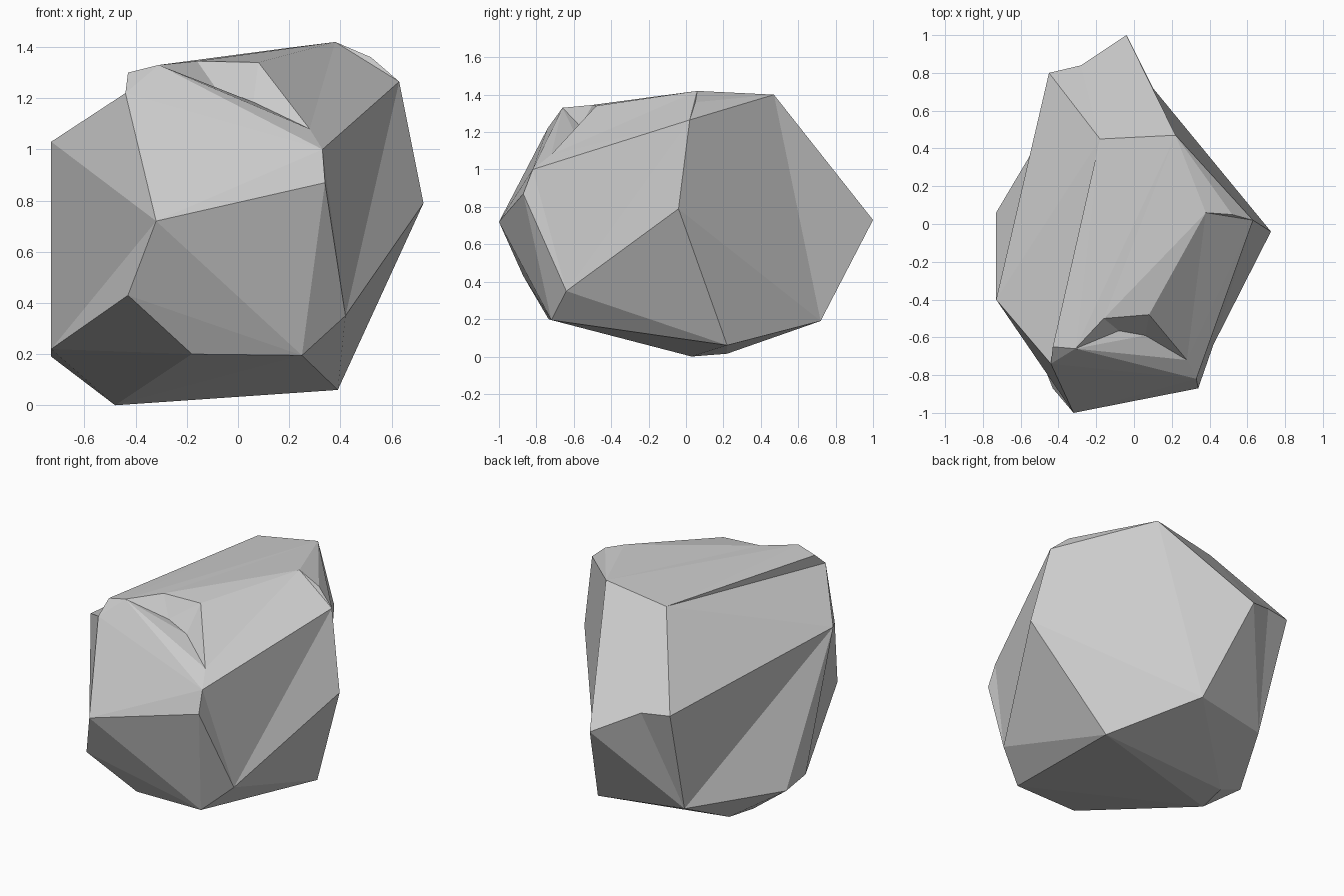
import bpy, bmesh
from mathutils import Vector

if "Cube" in bpy.data.objects:
    bpy.data.objects.remove(bpy.data.objects["Cube"])

# Named corners that later take part in hollows and chips
tip, crest, peak = (-.04, 1, .73), (-.31, -.66, 1.33), (.38, .06, 1.42)
lip, shoulder, corner = (.52, .05, 1.36), (.63, .02, 1.265), (.33, -.82, 1.0)
jaw, knee, east = (.34, -.87, .87), (.42, -.64, .35), (.725, -.04, .79)
west, cheek, nose = (-.73, -.4, 1.03), (-.43, -.87, .43), (-.32, -1, .72)
brow, back_left, heel = (-.43, -.65, 1.30), (-.45, .8, .86), (-.73, .06, .19)
rim, notch, elbow = (-.16, -.5, 1.345), (.08, -.48, 1.34), (.28, -.72, 1.08)
dent_l, dent_r = (-.08, -.565, 1.23), (.06, -.59, 1.185)

# Boulder as a convex hull of its corners
corners = [
    tip, crest, peak, lip, shoulder, corner, jaw, knee, east,
    west, cheek, nose, brow, back_left, heel,
    (-.48, .03, 0), (-.45, .22, .015), (.39, .22, .06), (.25, -.72, .195),
    (-.18, -.735, .2), (.10, .72, .19), (-.41, .60, .2), (-.73, -.13, .22),
    (-.44, -.74, 1.22), (-.18, .45, 1.335), (.22, .47, 1.40),
]
bm = bmesh.new()
for c in corners:
    bm.verts.new(c)
bmesh.ops.convex_hull(bm, input=bm.verts[:])
bmesh.ops.delete(bm, geom=[v for v in bm.verts if not v.link_faces], context='VERTS')
bmesh.ops.triangulate(bm, faces=bm.faces[:])


def near(p):
    return min(bm.verts, key=lambda v: (v.co - Vector(p)).length)


def edge_between(a, b):
    return next((e for e in a.link_edges if e.other_vert(a) == b), None)


def flip(a, b):
    """Turn the edge between two corners, changing a ridge into a hollow."""
    edge = edge_between(a, b)
    if edge and len(edge.link_faces) == 2:
        bmesh.ops.rotate_edges(bm, edges=[edge], use_ccw=False)


# Shallow hollow in the back right face
t = near(tip)
wrong = [e.other_vert(t) for e in t.link_edges if e.other_vert(t).co.x > .3]
for v in sorted(wrong, key=lambda v: v.co.z):
    flip(t, v)

# Shallow hollows on the left side
for a, b in ((back_left, heel), (west, cheek), (west, brow)):
    flip(near(a), near(b))

# Dip in the back edge
edge = edge_between(near(back_left), t)
if edge:
    bmesh.utils.edge_split(edge, t, .5)[1].co = (-.28, .84, .85)
    bmesh.ops.triangulate(bm, faces=[f for f in bm.faces if len(f.verts) > 3])

# Chipped slope below the top rim, with the hollow right face under it
patch = {near(p) for p in (crest, peak, lip, shoulder, corner, jaw, knee, east)}
c, j = near(crest), near(jaw)
old = [f for f in bm.faces if set(f.verts) <= patch and not {c, j} <= set(f.verts)]
bmesh.ops.delete(bm, geom=old, context='FACES')
for p in (rim, notch, dent_l, dent_r, elbow):
    bm.verts.new(p)
for tri in (
    (crest, rim, peak), (rim, notch, peak),
    (rim, dent_l, notch), (dent_l, dent_r, notch),
    (crest, dent_l, rim), (crest, dent_r, dent_l), (crest, elbow, dent_r),
    (crest, corner, elbow), (dent_r, elbow, notch), (notch, elbow, peak),
    (peak, elbow, shoulder), (peak, shoulder, lip), (corner, shoulder, elbow),
    (jaw, knee, corner), (corner, knee, shoulder), (knee, east, shoulder),
):
    bm.faces.new([near(p) for p in tri])
bmesh.ops.recalc_face_normals(bm, faces=bm.faces[:])
flip(near(crest), near(peak))

bmesh.ops.recalc_face_normals(bm, faces=bm.faces[:])
mesh = bpy.data.meshes.new("boulder")
bm.to_mesh(mesh)
bm.free()
bpy.context.collection.objects.link(bpy.data.objects.new("boulder", mesh))
